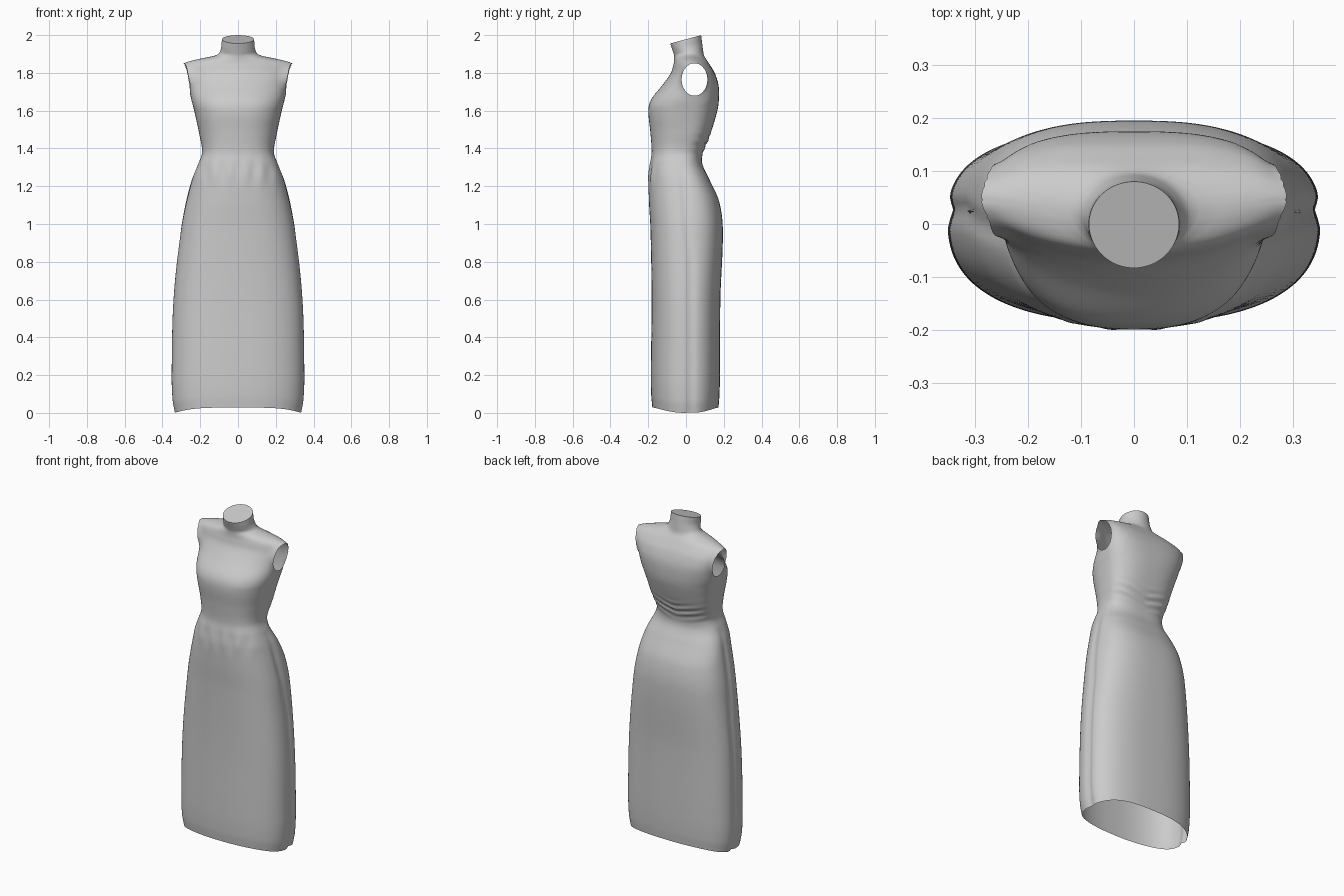
import bpy, bmesh, math

if "Cube" in bpy.data.objects:
    bpy.data.objects.remove(bpy.data.objects["Cube"])

# Profile rows: z, half width, front y, back y
ROWS = [
    (0.00, .335, -.178, .172),
    (0.07, .347, -.184, .177),
    (0.20, .352, -.186, .180),
    (0.60, .342, -.182, .182),
    (0.97, .303, -.188, .195),
    (1.12, .275, -.196, .175),
    (1.24, .243, -.198, .122),
    (1.32, .210, -.190, .086),
    (1.38, .190, -.182, .090),
    (1.48, .206, -.188, .130),
    (1.60, .232, -.199, .166),
    (1.66, .248, -.184, .174),
    (1.735, .262, -.125, .172),
    (1.80, .280, -.080, .152),
    (1.845, .290, -.066, .125),
    (1.865, .255, -.063, .112),
    (1.89, .125, -.063, .096),
    (1.915, .094, -.068, .090),
    (1.978, .085, -.083, .080),
]
SEG = 128
HOLE_Y, HOLE_Z, HOLE_RY, HOLE_RZ = .045, 1.765, .068, .086


def bump(v, centre, width):
    return math.exp(-((v - centre) / width) ** 2)


def ramp(v, a, b):
    return min(1, max(0, (v - a) / (b - a)))


def slope(i, k):
    a, b = ROWS[max(i - 1, 0)], ROWS[min(i + 1, len(ROWS) - 1)]
    return (b[k] - a[k]) / (b[0] - a[0])


def sample(i, t):
    """Smooth (Hermite) blend between profile rows i and i+1."""
    a, b = ROWS[i], ROWS[i + 1]
    h = b[0] - a[0]
    ease = 3 * t * t - 2 * t ** 3
    return [a[0] + h * t] + [
        a[k] + (b[k] - a[k]) * ease + h * t * (1 - t) * ((1 - t) * slope(i, k) - t * slope(i + 1, k))
        for k in (1, 2, 3)]


def point(row, j):
    z, w, yf, yb = row
    a = 2 * math.pi * j / SEG
    c, s = math.cos(a), math.sin(a)
    # side line and roundness of the cross-section change with height
    yc = .01 - .045 * bump(z, 1.34, .1) + .037 * ramp(z, 1.55, 1.74) - .047 * ramp(z, 1.86, 1.94)
    if s > 0:
        n = 2.6 + .4 * ramp(z, 1.62, 1.75) - 1.2 * ramp(z, 1.8, 1.87) + .2 * ramp(z, 1.87, 1.92)
        depth = yb - yc
    else:
        n = 2.5 - .9 * ramp(z, 1.62, 1.87) + .4 * ramp(z, 1.87, 1.92)
        depth = yc - yf
    x = math.copysign(abs(c) ** (2 / n), c) * w
    y = yc + math.copysign(abs(s) ** (2 / n), s) * depth
    # side seam fold in the skirt
    if abs(c) > .5:
        seam = .025 - .05 * ramp(z, .8, 1.3)
        x *= 1 - .03 * (1 - ramp(z, 1.18, 1.33)) * bump(y, seam, .018)
    # gathers below the front waist, creases in the small of the back
    if s < 0:
        y += .004 * bump(z, 1.27, .06) * math.cos(x * 75) * abs(s)
    else:
        y += .005 * bump(z, 1.43, .05) * math.sin(z * 150 - abs(x) * 40) * s
    # slanted neck top and dipping hem
    z += .27 * y * ramp(z, 1.89, 1.97)
    z += .028 * max(0, 1 - (abs(x) / .335) ** 4) * (1 - ramp(z, 0, .3))
    return x, y, z


# Body of the dress, lofted upwards
bm = bmesh.new()
rows = []
for i in range(len(ROWS) - 1):
    steps = max(3, math.ceil((ROWS[i + 1][0] - ROWS[i][0]) / .01))
    rows += [sample(i, k / steps) for k in range(steps)]
rows.append(ROWS[-1])
rings = [[bm.verts.new(point(r, j)) for j in range(SEG)] for r in rows]
for lo, hi in zip(rings, rings[1:]):
    for j in range(SEG):
        k = (j + 1) % SEG
        bm.faces.new((lo[j], lo[k], hi[k], hi[j]))

# Closed neck top
bm.faces.new(rings[-1])


def hole_dist(p):
    return math.hypot((p.y - HOLE_Y) / HOLE_RY, (p.z - HOLE_Z) / HOLE_RZ)


# Arm openings: remove faces, fit the rim to an ellipse, relax the cloth around it
gone = [f for f in bm.faces if abs(f.calc_center_median().x) > .19
        and hole_dist(f.calc_center_median()) < .97]
bmesh.ops.delete(bm, geom=gone, context='FACES')
rim = [v for v in bm.verts if v.is_boundary and v.co.z > 1.5]
for v in rim:
    a = math.atan2((v.co.z - HOLE_Z) / HOLE_RZ, (v.co.y - HOLE_Y) / HOLE_RY)
    v.co.y = HOLE_Y + HOLE_RY * math.cos(a)
    v.co.z = HOLE_Z + HOLE_RZ * math.sin(a)
    x = .252 + .2 * (v.co.z - 1.68)
    v.co.x = math.copysign(.5 * x + .5 * max(abs(v.co.x), x - .02), v.co.x)
near = [v for v in bm.verts if not v.is_boundary and abs(v.co.x) > .15
        and v.co.z > 1.6 and hole_dist(v.co) < 1.6]
for _ in range(8):
    bmesh.ops.smooth_vert(bm, verts=near, factor=.5,
                          use_axis_x=True, use_axis_y=True, use_axis_z=True)
bmesh.ops.recalc_face_normals(bm, faces=bm.faces)

mesh = bpy.data.meshes.new("dress")
bm.to_mesh(mesh)
bm.free()
dress = bpy.data.objects.new("dress", mesh)
bpy.context.collection.objects.link(dress)
bpy.context.view_layer.objects.active = dress
dress.select_set(True)
bpy.ops.object.shade_smooth_by_angle(angle=math.radians(40))
